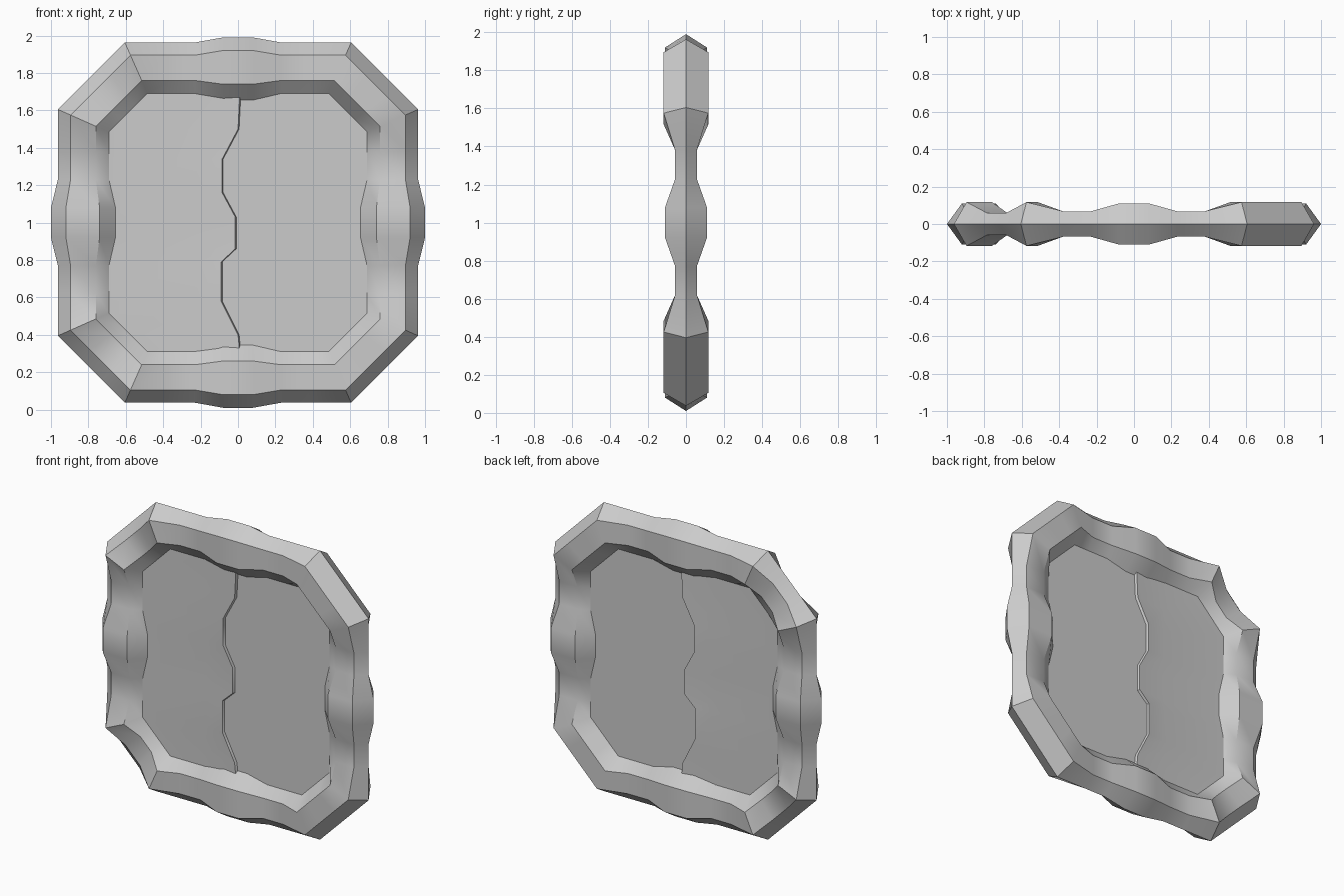
import bpy, bmesh, math

if "Cube" in bpy.data.objects:
    bpy.data.objects.remove(bpy.data.objects["Cube"])

CZ = 1.0  # height of the centre


def loft(name, sections, ring):
    """Skin a list of closed cross-sections; ring joins last to first."""
    bm = bmesh.new()
    rows = [[bm.verts.new(p) for p in s] for s in sections]
    n = len(rows[0])
    pairs = list(zip(rows, rows[1:]))
    if ring:
        pairs.append((rows[-1], rows[0]))
    else:
        bm.faces.new(rows[0])
        bm.faces.new(rows[-1])
    for a, b in pairs:
        for i in range(n):
            j = (i + 1) % n
            bm.faces.new((a[i], a[j], b[j], b[i]))
    bmesh.ops.recalc_face_normals(bm, faces=bm.faces)
    me = bpy.data.meshes.new(name)
    bm.to_mesh(me)
    bm.free()
    ob = bpy.data.objects.new(name, me)
    bpy.context.collection.objects.link(ob)
    bpy.ops.object.select_all(action='DESELECT')
    bpy.context.view_layer.objects.active = ob
    ob.select_set(True)
    bpy.ops.object.shade_smooth_by_angle(angle=math.radians(28))
    return ob


# Frame: one eighth as (outer, outer crest, inner crest, inner edge, depth)
eighth = [
    ((1.0, .08), (.92, .08), (.74, .08), (.655, .08), .11),
    ((.963, .23), (.895, .23), (.76, .23), (.69, .23), .057),
    ((.963, .38), (.895, .38), (.76, .38), (.69, .38), .057),
    ((.963, .605), (.895, .575), (.76, .515), (.69, .485), .117),
]


def swap(st):
    pts = [(b, a) for a, b in st[:4]]
    pts[0] = (pts[0][0], min(pts[0][1], .99))
    return (*pts, .068 if st[4] < .1 else st[4])


def blend(a, b, t, depth):
    pts = [tuple(p + (q - p) * t for p, q in zip(a[k], b[k])) for k in range(4)]
    return (*pts, depth)


def quarter(corner_depth):
    c1, c2 = eighth[-1], swap(eighth[-1])
    return (eighth + [blend(c1, c2, t, corner_depth) for t in (1 / 3, 2 / 3)]
            + [swap(s) for s in reversed(eighth)])


def section(st, sx, sz):
    o, co, ci, inn, d = st
    prof = [(o, 0), (co, -d), (ci, -d), (inn, -.02), (inn, .02), (ci, d), (co, d)]
    return [(sx * p[0], y, CZ + sz * p[1]) for p, y in prof]


# The left corners are pinched thin, the right corners stay thick
right, left = quarter(.117), quarter(.06)
frame = [section(s, 1, 1) for s in right]
frame += [section(s, -1, 1) for s in reversed(left)]
frame += [section(s, -1, -1) for s in left]
frame += [section(s, 1, -1) for s in reversed(right)]
loft("frame", frame, True)

# Panel: thin octagonal sheet with a zigzag step running down the middle
seam = [(.30, .01), (.40, 0), (.50, -.05), (.58, -.09), (.79, -.09), (.86, -.015),
        (1.03, -.015), (1.16, -.085), (1.34, -.085), (1.50, 0), (1.70, .01)]
panel = []
for z, x in seam:
    v = abs(z - CZ)
    w = .71 if v < .5 else .71 - (v - .5) * 1.05
    front = [(-w, .02), (-.22, .02), (x, .036), (x + .006, .02), (.2, .02), (w, .02)]
    panel.append([(a, -d, z) for a, d in front]
                 + [(a, d, z) for a, d in reversed(front)])
loft("panel", panel, False)
